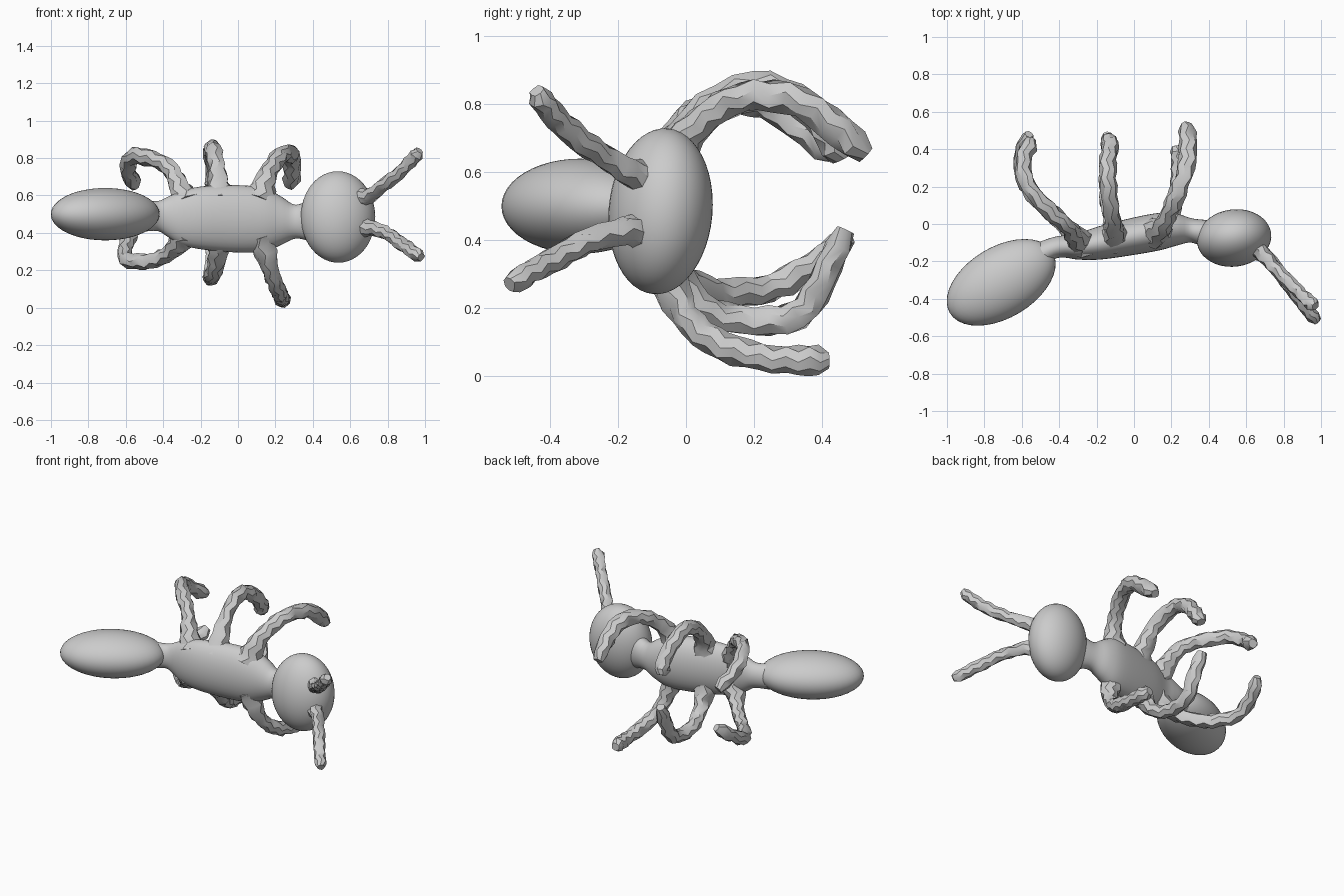
import bpy, bmesh, math, random
from mathutils import Vector, Euler

if "Cube" in bpy.data.objects:
    bpy.data.objects.remove(bpy.data.objects["Cube"])

random.seed(4)
grey = bpy.data.materials.new("plain_grey")
grey.diffuse_color = (0.6, 0.6, 0.6, 1)
grey.use_nodes = True
grey.node_tree.nodes["Principled BSDF"].inputs["Base Color"].default_value = grey.diffuse_color


def finish(bm, name, angle):
    bmesh.ops.recalc_face_normals(bm, faces=bm.faces)
    me = bpy.data.meshes.new(name)
    bm.to_mesh(me)
    bm.free()
    ob = bpy.data.objects.new(name, me)
    bpy.context.collection.objects.link(ob)
    me.materials.append(grey)
    bpy.ops.object.select_all(action='DESELECT')
    ob.select_set(True)
    bpy.context.view_layer.objects.active = ob
    bpy.ops.object.shade_smooth_by_angle(angle=math.radians(angle))
    return ob


def spline(pts, steps):
    """Catmull-Rom through tuples of any length."""
    p = [Vector(q) for q in pts]
    p = [2 * p[0] - p[1]] + p + [2 * p[-1] - p[-2]]
    out = []
    for i in range(1, len(p) - 2):
        a, b, c, d = p[i - 1:i + 3]
        for k in range(steps):
            t = k / steps
            out.append(0.5 * (2 * b + (c - a) * t + (2 * a - 5 * b + 4 * c - d) * t * t
                              + (3 * b - a - 3 * c + d) * t ** 3))
    return out + [p[-2]]


def skin(rings, name, angle):
    """Bridge rings of points into a closed tube."""
    bm = bmesh.new()
    vs = [[bm.verts.new(co) for co in r] for r in rings]
    n = len(vs[0])
    for a, b in zip(vs, vs[1:]):
        for i in range(n):
            bm.faces.new((a[i], a[(i + 1) % n], b[(i + 1) % n], b[i]))
    bm.faces.new(vs[0])
    bm.faces.new(vs[-1])
    return finish(bm, name, angle)


def ellipsoid(name, centre, size, rot):
    bm = bmesh.new()
    bmesh.ops.create_uvsphere(bm, u_segments=40, v_segments=24, radius=1)
    turn = Euler([math.radians(a) for a in rot]).to_matrix()
    for v in bm.verts:
        v.co = turn @ Vector(c * s for c, s in zip(v.co, size)) + Vector(centre)
    finish(bm, name, 60)


def limb(name, pts, radius, flare):
    """Lumpy faceted tube, wider where it grows from the body."""
    path = spline(pts, 3)
    n, side, rings = 8, None, []
    for i, p in enumerate(path):
        t = (path[min(i + 1, len(path) - 1)] - path[max(i - 1, 0)]).normalized()
        side = t.orthogonal() if side is None else side - t * side.dot(t)
        side.normalize()
        up = t.cross(side)
        r = radius * (1 + flare * max(0, 1 - i / 5) ** 1.5)
        if i == len(path) - 1:
            r *= 0.6
        ring = []
        for k in range(n):
            a = math.tau * (k + 0.5 * (i % 2)) / n
            rr = r * random.uniform(0.86, 1.14)
            ring.append(p + (side * math.cos(a) + up * math.sin(a)) * rr)
        rings.append(ring)
    ob = skin(rings, name, 32)
    return ob


# Abdomen and head
ellipsoid("abdomen", (-0.71, -0.312, 0.5), (0.32, 0.19, 0.14), (0, 0, 31))
ellipsoid("head", (0.535, -0.075, 0.485), (0.2, 0.152, 0.245), (-5, 0, 8))

# Thorax with waist and neck: x, y, z, half depth, half height
stations = [(-0.52, -0.18, 0.49, 0.08, 0.085), (-0.43, -0.13, 0.49, 0.06, 0.08),
            (-0.37, -0.12, 0.485, 0.06, 0.11), (-0.3, -0.12, 0.48, 0.07, 0.145),
            (-0.18, -0.1, 0.48, 0.09, 0.17), (0.0, -0.065, 0.475, 0.1, 0.18),
            (0.14, -0.04, 0.47, 0.1, 0.17), (0.23, -0.03, 0.465, 0.085, 0.13),
            (0.31, -0.035, 0.46, 0.065, 0.09), (0.4, -0.06, 0.47, 0.08, 0.12)]
rings = [[(x, y + ry * math.cos(math.tau * k / 32), z + rz * math.sin(math.tau * k / 32))
          for k in range(32)] for x, y, z, ry, rz in spline(stations, 4)]
skin(rings, "thorax", 60)

# Legs
limb("rear_upper_leg", [(-0.28, -0.11, 0.56), (-0.32, -0.06, 0.66), (-0.37, 0.0, 0.75),
     (-0.46, 0.08, 0.795), (-0.56, 0.2, 0.81), (-0.59, 0.32, 0.74), (-0.55, 0.45, 0.65)], 0.045, 0.8)
limb("middle_upper_leg", [(-0.1, -0.08, 0.57), (-0.11, -0.03, 0.68), (-0.12, 0.06, 0.79),
     (-0.135, 0.2, 0.85), (-0.14, 0.32, 0.82), (-0.13, 0.41, 0.73), (-0.14, 0.46, 0.64)], 0.046, 0.8)
limb("front_upper_leg", [(0.11, -0.05, 0.57), (0.15, -0.01, 0.68), (0.19, 0.07, 0.77),
     (0.235, 0.17, 0.82), (0.28, 0.3, 0.82), (0.29, 0.42, 0.75), (0.28, 0.53, 0.65)], 0.047, 0.8)
limb("rear_lower_leg", [(-0.28, -0.11, 0.4), (-0.34, -0.05, 0.32), (-0.42, 0.03, 0.265),
     (-0.51, 0.12, 0.245), (-0.6, 0.25, 0.26), (-0.6, 0.38, 0.33), (-0.56, 0.48, 0.41)], 0.042, 0.8)
limb("middle_lower_leg", [(-0.1, -0.08, 0.39), (-0.11, -0.02, 0.28), (-0.13, 0.07, 0.19),
     (-0.145, 0.2, 0.16), (-0.14, 0.33, 0.18), (-0.13, 0.4, 0.28), (-0.14, 0.47, 0.43)], 0.044, 0.8)
limb("front_lower_leg", [(0.12, -0.06, 0.38), (0.16, -0.04, 0.25), (0.19, 0.02, 0.15),
     (0.22, 0.11, 0.085), (0.235, 0.22, 0.055), (0.24, 0.33, 0.045), (0.23, 0.42, 0.045)], 0.043, 0.8)

# Antennae
limb("upper_antenna", [(0.62, -0.1, 0.57), (0.7, -0.17, 0.6), (0.77, -0.25, 0.65),
     (0.86, -0.34, 0.72), (0.92, -0.4, 0.78), (0.97, -0.44, 0.84)], 0.037, 0.6)
limb("lower_antenna", [(0.62, -0.1, 0.43), (0.71, -0.18, 0.425), (0.79, -0.28, 0.4),
     (0.86, -0.37, 0.355), (0.92, -0.45, 0.31), (0.98, -0.52, 0.27)], 0.037, 0.6)
